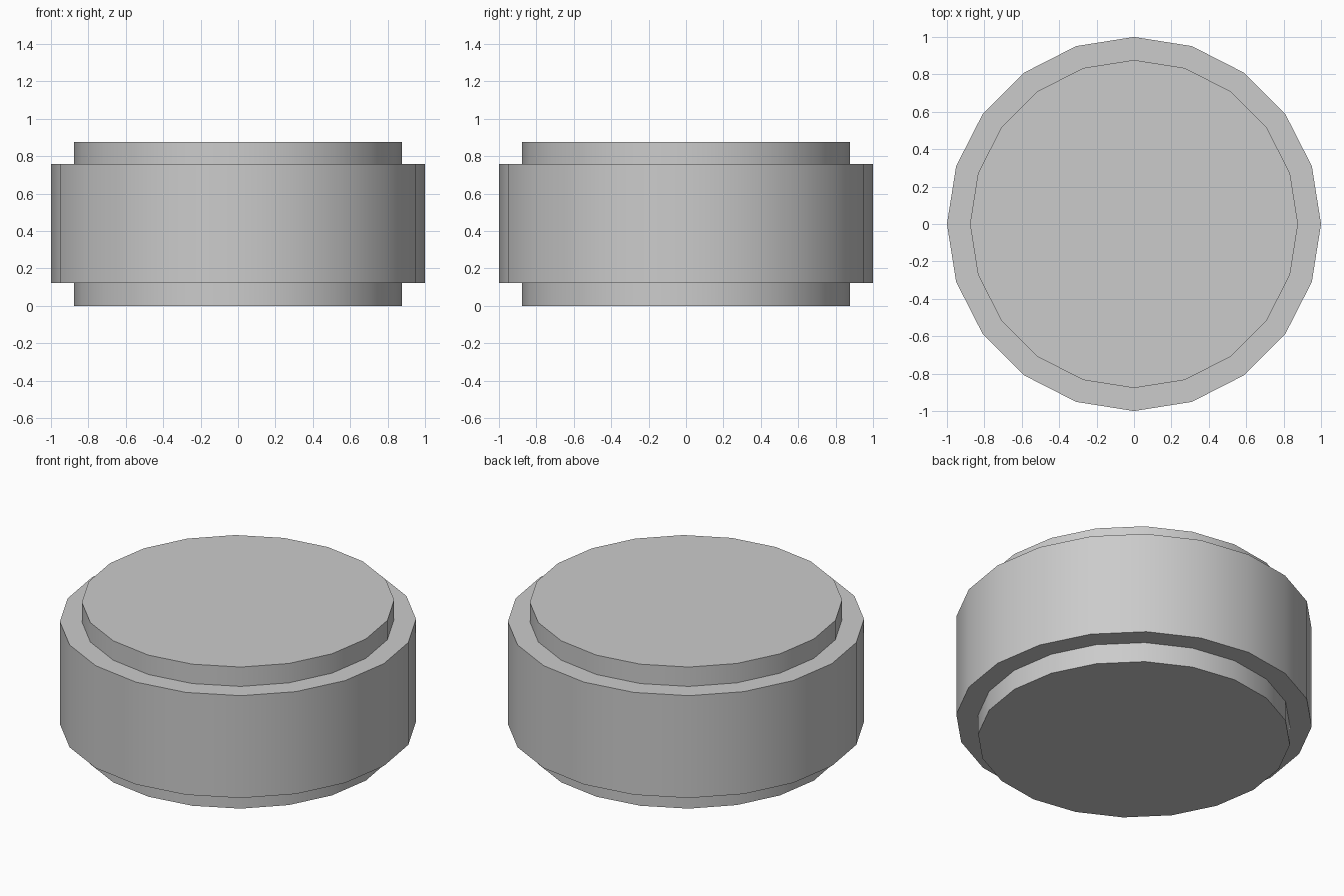
import bpy, bmesh
from math import sin, cos, pi, radians

if "Cube" in bpy.data.objects:
    bpy.data.objects.remove(bpy.data.objects["Cube"])

SIDES = 20
# Stepped profile from bottom to top: (radius, height)
PROFILE = [(0.877, 0), (0.877, 0.123), (1, 0.123),
           (1, 0.757), (0.877, 0.757), (0.877, 0.877)]


def lathe(name, profile, sides):
    bm = bmesh.new()
    rings = [[bm.verts.new((r * cos(2 * pi * i / sides), r * sin(2 * pi * i / sides), z))
              for i in range(sides)] for r, z in profile]
    for low, high in zip(rings, rings[1:]):
        for i in range(sides):
            j = (i + 1) % sides
            bm.faces.new((low[i], low[j], high[j], high[i]))
    # Flat end caps
    bm.faces.new(rings[0][::-1])
    bm.faces.new(rings[-1])
    mesh = bpy.data.meshes.new(name)
    bm.to_mesh(mesh)
    bm.free()
    obj = bpy.data.objects.new(name, mesh)
    bpy.context.collection.objects.link(obj)
    return obj


# Round disc with a raised step on top and bottom
disc = lathe("stepped_disc", PROFILE, SIDES)
bpy.context.view_layer.objects.active = disc
disc.select_set(True)
bpy.ops.object.shade_smooth_by_angle(angle=radians(30))
